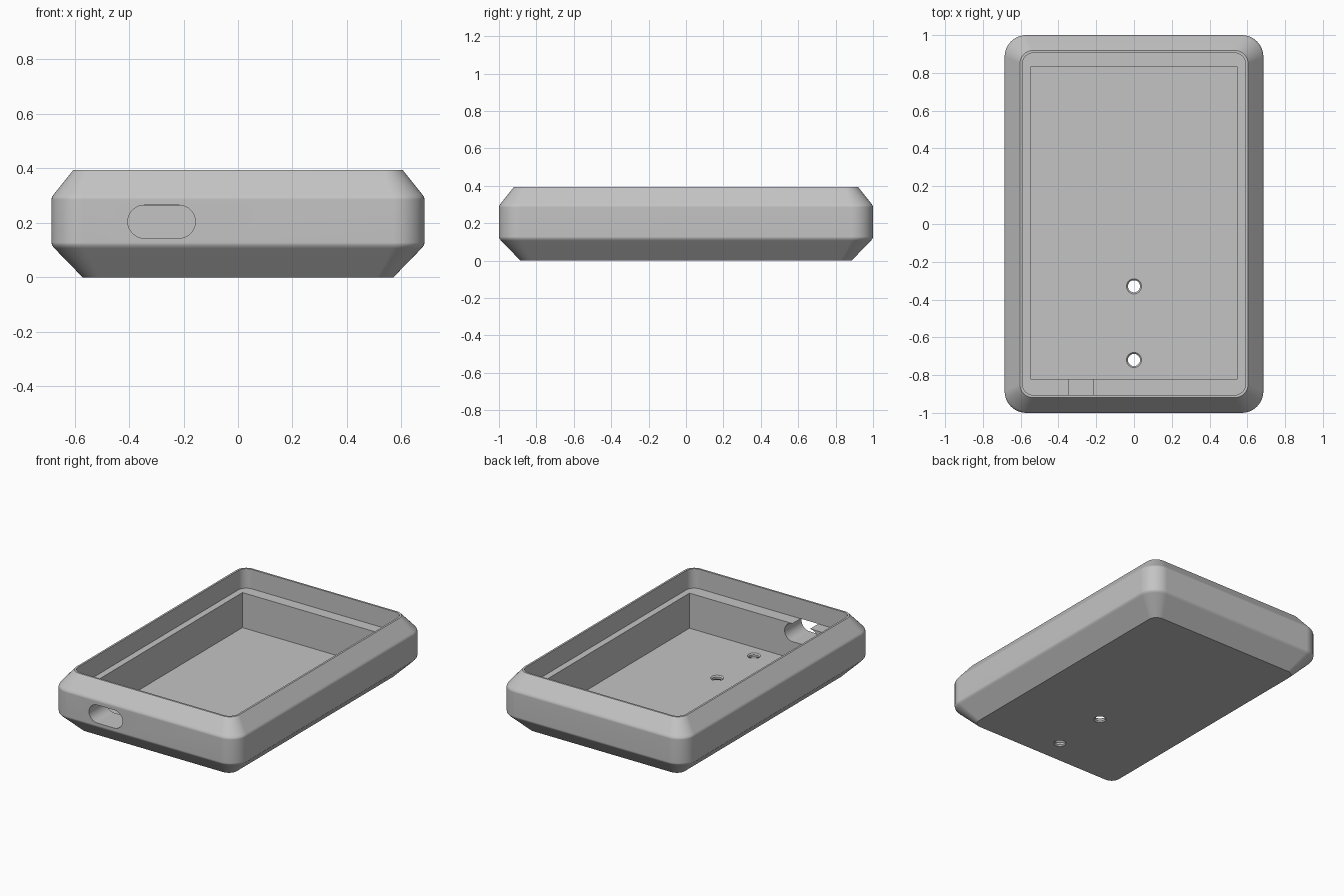
import bpy, bmesh, math

cube = bpy.data.objects.get("Cube")
if cube:
    bpy.data.objects.remove(cube)

HALF_X, HALF_Y = 0.685, 1.0
FLOOR, LEDGE, TOP = 0.03, 0.2648, 0.395

grey = bpy.data.materials.new("plain grey")
grey.use_nodes = True
colour = (0.55, 0.55, 0.55, 1)
grey.diffuse_color = colour
grey.node_tree.nodes["Principled BSDF"].inputs["Base Color"].default_value = colour


def rounded_loop(inset, radius, z, steps=10):
    """Rounded rectangle, counterclockwise from the +x +y corner."""
    points = []
    for quarter, (sx, sy) in enumerate([(1, 1), (-1, 1), (-1, -1), (1, -1)]):
        cx = sx * (HALF_X - inset - radius)
        cy = sy * (HALF_Y - inset - radius)
        for i in range(steps + 1):
            a = (quarter + i / steps) * math.pi / 2
            points.append((cx + radius * math.cos(a), cy + radius * math.sin(a), z))
    return points


def loft(name, loops):
    """Solid skinned through equal-length loops and capped at both ends."""
    bm = bmesh.new()
    rings = [[bm.verts.new(p) for p in loop] for loop in loops]
    n = len(rings[0])
    for low, high in zip(rings, rings[1:]):
        for i in range(n):
            j = (i + 1) % n
            bm.faces.new((low[i], low[j], high[j], high[i]))
    bm.faces.new(rings[0][::-1])
    bm.faces.new(rings[-1])
    bmesh.ops.recalc_face_normals(bm, faces=bm.faces)
    mesh = bpy.data.meshes.new(name)
    bm.to_mesh(mesh)
    bm.free()
    obj = bpy.data.objects.new(name, mesh)
    mesh.materials.append(grey)
    bpy.context.collection.objects.link(obj)
    return obj


def circle(radius, y, z, steps=32):
    return [(radius * math.cos(2 * math.pi * i / steps),
             y + radius * math.sin(2 * math.pi * i / steps), z) for i in range(steps)]


def slot_loop(y, left, right, z, radius, steps=16):
    """Capsule outline in the front plane."""
    points = []
    for centre, start in ((right, -0.5), (left, 0.5)):
        for i in range(steps + 1):
            a = math.pi * (start + i / steps)
            points.append((centre + radius * math.cos(a), y, z + radius * math.sin(a)))
    return points


# Tray shell: chamfered outside, thin rim, recess down to the ledge
profile = [  # inset, corner radius, height
    (0.115, 0.06, 0), (0.011, 0.108, 0.107), (0.003, 0.113, 0.117), (0, 0.115, 0.128),
    (0, 0.115, 0.286), (0.003, 0.113, 0.296), (0.009, 0.11, 0.305),
    (0.081, 0.07, TOP), (0.094, 0.06, TOP), (0.094, 0.06, LEDGE),
]
tray = loft("tray_case", [rounded_loop(*p) for p in profile])

# Cutters: inner cavity, port slot and two countersunk screw holes
x, y0, y1 = 0.548, -0.82, 0.83
cutters = [
    loft("cavity_cutter", [[(-x, y0, z), (x, y0, z), (x, y1, z), (-x, y1, z)]
                           for z in (FLOOR, TOP + 0.1)]),
    loft("port_cutter", [slot_loop(y, -0.344, -0.217, 0.2045, 0.0605) for y in (-1.1, -0.78)]),
]
for y in (-0.33, -0.72):
    sections = [(0.038, -0.02), (0.038, 0), (0.032, 0.008),
                (0.032, FLOOR - 0.008), (0.04, FLOOR), (0.04, FLOOR + 0.03)]
    cutters.append(loft("screw_hole_cutter", [circle(r, y, z) for r, z in sections]))

bpy.context.view_layer.objects.active = tray
for cutter in cutters:
    cutter.hide_render = True
    cut = tray.modifiers.new("cut", "BOOLEAN")
    cut.operation = "DIFFERENCE"
    cut.solver = "EXACT"
    cut.object = cutter
    bpy.ops.object.modifier_apply(modifier=cut.name)
    bpy.data.objects.remove(cutter)

# Soft bends, crisp rim and openings
bpy.ops.object.select_all(action="DESELECT")
tray.select_set(True)
bpy.ops.object.shade_smooth_by_angle(angle=math.radians(30))
weighted = tray.modifiers.new("weighted normals", "WEIGHTED_NORMAL")
weighted.keep_sharp = True
